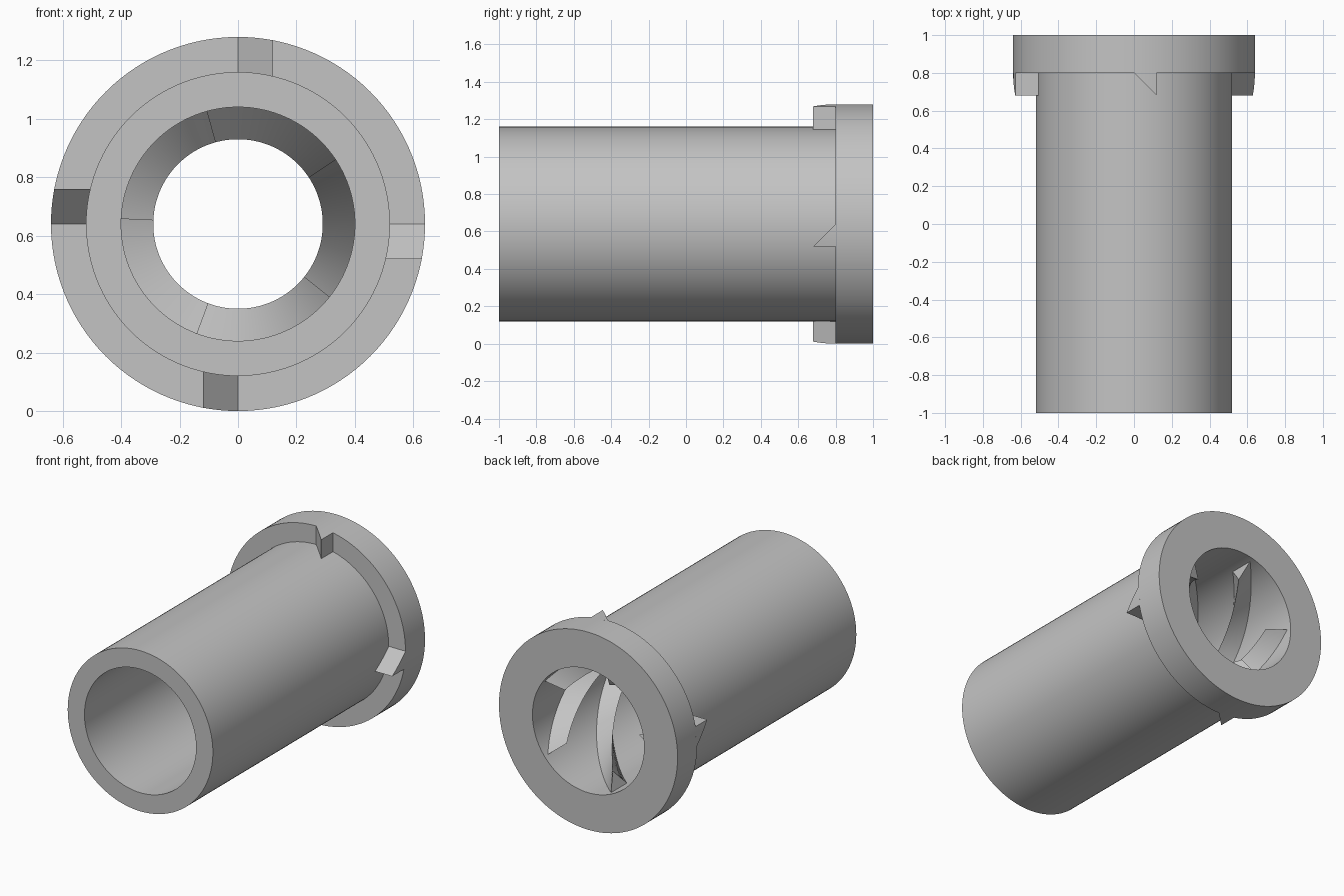
import bpy, bmesh
from math import sin, cos, radians, sqrt, tau

cube = bpy.data.objects.get("Cube")
if cube:
    bpy.data.objects.remove(cube, do_unlink=True)

R_FLANGE, R_BODY, R_BORE, R_RIB = 0.64, 0.52, 0.40, 0.29
AXIS_Z = R_FLANGE

grey = bpy.data.materials.new("plain grey")
grey.use_nodes = True
grey.diffuse_color = (0.55, 0.55, 0.55, 1)
grey.node_tree.nodes["Principled BSDF"].inputs["Base Color"].default_value = grey.diffuse_color


def polar(r, angle, y):
    return (r * cos(angle), y, AXIS_Z + r * sin(angle))


def skin(name, rings, closed=False):
    """Join matching cross-sections into a solid, capped unless closed."""
    bm = bmesh.new()
    loops = [[bm.verts.new(p) for p in ring] for ring in rings]
    n = len(loops[0])
    pairs = list(zip(loops, loops[1:]))
    if closed:
        pairs.append((loops[-1], loops[0]))
    else:
        bm.faces.new(loops[0])
        bm.faces.new(loops[-1])
    for a, b in pairs:
        for i in range(n):
            j = (i + 1) % n
            bm.faces.new((a[i], a[j], b[j], b[i]))
    bmesh.ops.recalc_face_normals(bm, faces=bm.faces)
    mesh = bpy.data.meshes.new(name)
    bm.to_mesh(mesh)
    bm.free()
    mesh.materials.append(grey)
    obj = bpy.data.objects.new(name, mesh)
    bpy.context.collection.objects.link(obj)
    bpy.ops.object.select_all(action="DESELECT")
    obj.select_set(True)
    bpy.context.view_layer.objects.active = obj
    bpy.ops.object.shade_smooth_by_angle(angle=radians(25))
    return obj


# Hollow sleeve with the flange at the back
profile = [(R_BORE, -1), (R_BODY, -1), (R_BODY, 0.8),
           (R_FLANGE, 0.8), (R_FLANGE, 1), (R_BORE, 1)]
SEGMENTS = 120
skin("flanged_sleeve",
     [[polar(r, tau * s / SEGMENTS, y) for r, y in profile] for s in range(SEGMENTS)],
     closed=True)

# Four ramped ratchet teeth on the front of the flange
TOOTH, STEPS = 0.12, 6
for k in range(4):
    turn = k * tau / 4
    rings = []
    for s in range(STEPS + 1):
        x = TOOTH * s / STEPS
        low = sqrt((R_BODY - 0.005) ** 2 - x * x)
        high = sqrt(R_FLANGE ** 2 - x * x)
        ring = []
        for h, y in ((low, 0.81), (high, 0.81), (high, 0.8 - x), (low, 0.8 - x)):
            ring.append((x * cos(turn) - h * sin(turn), y,
                         AXIS_Z + x * sin(turn) + h * cos(turn)))
        rings.append(ring)
    skin(f"flange_tooth_{k + 1}", rings)

# Five spiral ribs of triangular section inside the bore
RIB_STEPS, TWIST, RUN = 60, radians(144), 1.0
section = [(R_BORE + 0.005, 0.97), (R_RIB, 0.895), (R_BORE + 0.005, 0.80)]
for k in range(5):
    start = radians(33.5) + k * tau / 5
    skin(f"spiral_rib_{k + 1}",
         [[polar(r, start + TWIST * s / RIB_STEPS, y - RUN * s / RIB_STEPS)
           for r, y in section] for s in range(RIB_STEPS + 1)])
